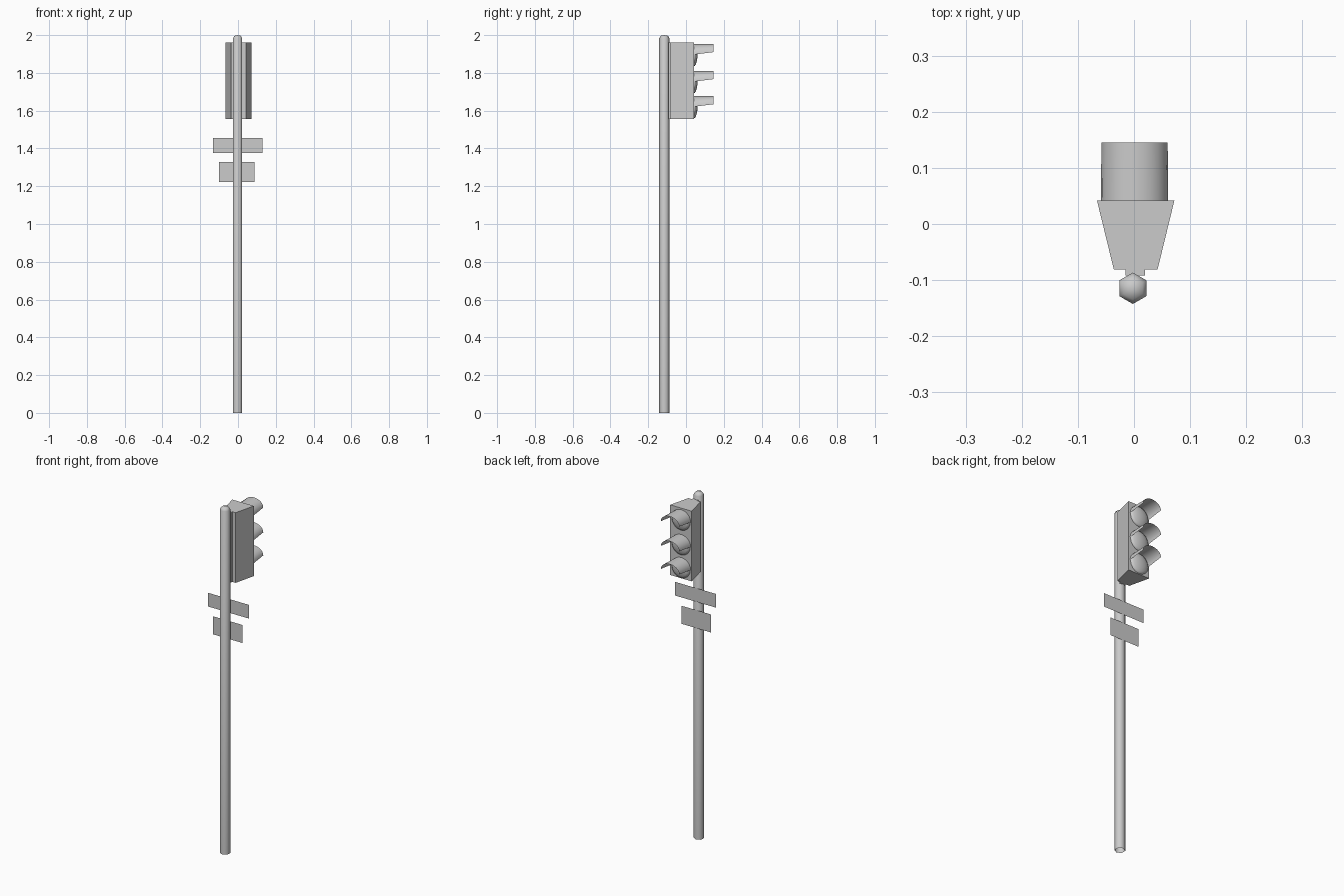
import bpy, math
from math import sin, cos, pi

if "Cube" in bpy.data.objects:
    bpy.data.objects.remove(bpy.data.objects["Cube"])


def make(name, verts, faces, smooth=None):
    me = bpy.data.meshes.new(name)
    me.from_pydata(verts, [], faces)
    me.update()
    ob = bpy.data.objects.new(name, me)
    bpy.context.collection.objects.link(ob)
    if smooth:
        bpy.ops.object.select_all(action='DESELECT')
        bpy.context.view_layer.objects.active = ob
        ob.select_set(True)
        bpy.ops.object.shade_smooth_by_angle(angle=math.radians(smooth))
    return ob


def lathe(name, profile, n, place, start=0.0, smooth=65):
    """Spin (radius, height) rings, closing onto the last point as a pole."""
    verts, faces = [], []
    for r, h in profile[:-1]:
        for i in range(n):
            a = start + 2 * pi * i / n
            verts.append(place(r * cos(a), r * sin(a), h))
    rings = len(profile) - 1
    verts.append(place(0, 0, profile[-1][1]))
    for k in range(rings):
        for i in range(n):
            j = (i + 1) % n
            if k < rings - 1:
                faces.append((k*n + i, k*n + j, (k+1)*n + j, (k+1)*n + i))
            else:
                faces.append((k*n + i, k*n + j, rings*n))
    return make(name, verts, faces, smooth)


def prism(name, outline, z0, z1):
    n = len(outline)
    verts = [(x, y, z) for z in (z0, z1) for x, y in outline]
    faces = [tuple(range(n))[::-1], tuple(range(n, 2 * n))]
    faces += [(i, (i+1) % n, n + (i+1) % n, n + i) for i in range(n)]
    return make(name, verts, faces)


# Six-sided pole with a rounded top and open foot
lathe("pole", [(0.028, 0), (0.028, 1.982), (0.020, 1.996), (0, 2.0)], 6,
      lambda u, v, h: (u - 0.002, v - 0.1145, h), start=pi / 2)

# Tapered signal housing and its mounting strip
prism("signal_housing", [(-0.036, -0.081), (0.042, -0.081),
                         (0.072, 0.042), (-0.066, 0.042)], 1.557, 1.962)
prism("mounting_strip", [(-0.015, -0.092), (0.020, -0.092),
                         (0.020, -0.081), (-0.015, -0.081)], 1.557, 1.962)

# Thin sign plates
for name, x0, x1, z0, z1 in (("upper_sign", -0.133, 0.130, 1.375, 1.454),
                             ("lower_sign", -0.100, 0.087, 1.223, 1.327)):
    make(name, [(x0, -0.084, z0), (x1, -0.084, z0), (x1, -0.084, z1),
                (x0, -0.084, z1)], [(3, 2, 1, 0)])

# Domed lenses and half-round visors
LX, R, SEG = 0.001, 0.058, 12
for label, cz in (("top", 1.894), ("middle", 1.751), ("bottom", 1.618)):
    lathe(label + "_lens",
          [(R, 0.042), (R, 0.046), (0.046, 0.053), (0.026, 0.059), (0, 0.061)],
          16, lambda u, v, h: (LX - u, h, cz + v))
    verts = []
    for y, rx, rz, lift in ((0.042, 0.060, 0.056, 0.003),
                            (0.145, 0.059, 0.043, 0.016)):
        verts += [(LX + rx * cos(pi * i / SEG), y,
                   cz + lift + rz * sin(pi * i / SEG)) for i in range(SEG + 1)]
    m = SEG + 1
    make(label + "_visor", verts,
         [(i, i + 1, m + i + 1, m + i)[::-1] for i in range(SEG)], 40)
